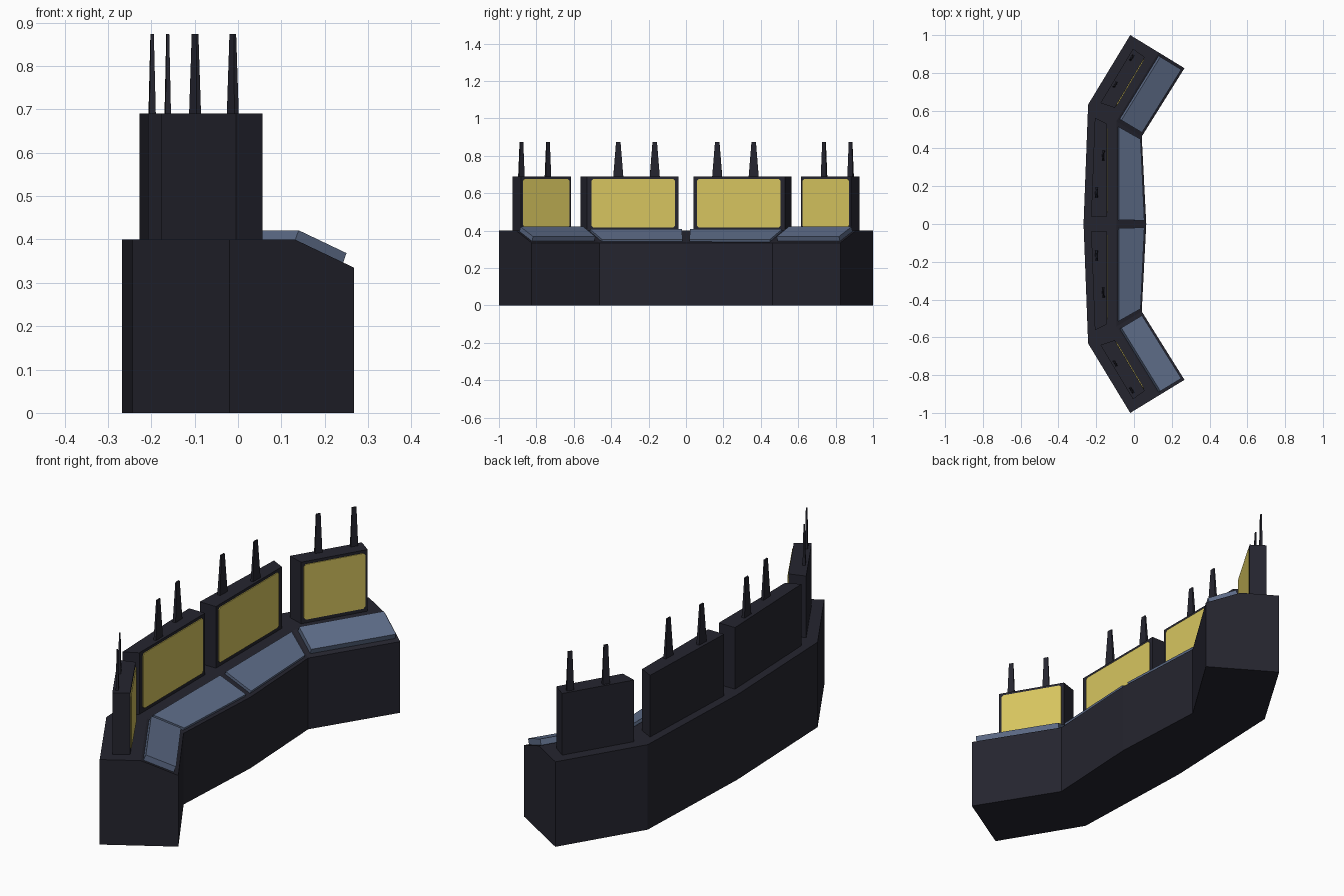
import bpy, bmesh
from mathutils import Vector

if "Cube" in bpy.data.objects:
    bpy.data.objects.remove(bpy.data.objects["Cube"])


def material(name, rgb):
    m = bpy.data.materials.new(name)
    m.diffuse_color = (*rgb, 1)
    m.use_nodes = True
    m.node_tree.nodes["Principled BSDF"].inputs["Base Color"].default_value = m.diffuse_color
    return m


DARK = material("dark casing", (0.018, 0.018, 0.028))
BLUE = material("blue pad", (0.115, 0.156, 0.255))
YELLOW = material("yellow screen", (0.68, 0.56, 0.115))


def build(name, verts, faces, mat):
    bm = bmesh.new()
    vs = [bm.verts.new(v) for v in verts]
    for f in faces:
        bm.faces.new([vs[i] for i in f])
    bmesh.ops.recalc_face_normals(bm, faces=bm.faces)
    me = bpy.data.meshes.new(name)
    bm.to_mesh(me)
    bm.free()
    me.materials.append(mat)
    ob = bpy.data.objects.new(name, me)
    bpy.context.collection.objects.link(ob)
    return ob


def loft(name, rings, mat):
    """Skin a list of equal point rings and cap both ends."""
    n = len(rings[0])
    verts = [p for r in rings for p in r]
    faces = [[k * n + i, k * n + (i + 1) % n, (k + 1) * n + (i + 1) % n, (k + 1) * n + i]
             for k in range(len(rings) - 1) for i in range(n)]
    faces += [list(range(n)), list(range(len(verts) - n, len(verts)))]
    return build(name, verts, faces, mat)


def both(name, rings, mat):
    """Part on the +y side and its mirror image on the -y side."""
    for side, s in (("left", 1), ("right", -1)):
        loft(f"{name}_{side}", [[(p[0], p[1] * s, p[2]) for p in r] for r in rings], mat)


# Console plan: back and front corners from the centre to the end
BACK = [Vector((-0.267, 0)), Vector((-0.243, 0.632)), Vector((-0.02, 1.0))]
FRONT = [Vector((0.065, 0)), Vector((0.041, 0.463)), Vector((0.267, 0.825))]
FOLD = [b.lerp(f, 0.525) for b, f in zip(BACK, FRONT)]
TOP, LIP = 0.4, 0.335


# Console body: one cross-section per corner line
def section(i, s):
    b, c, f = BACK[i], FOLD[i], FRONT[i]
    return [(b.x, s * b.y, 0), (b.x, s * b.y, TOP), (c.x, s * c.y, TOP),
            (f.x, s * f.y, LIP), (f.x, s * f.y, 0)]


loft("console_body", [section(i, s) for i, s in ((2, -1), (1, -1), (0, 1), (1, 1), (2, 1))], DARK)


# Sloped control pads lying on the front slope
def pad(name, k, u0, u1, v0, v1, thick):
    def on_slope(u, v):
        p = FOLD[k].lerp(FOLD[k + 1], u).lerp(FRONT[k].lerp(FRONT[k + 1], u), v)
        return Vector((p.x, p.y, TOP + (LIP - TOP) * v))
    base = [on_slope(u, v) for u, v in ((u0, v0), (u1, v0), (u1, v1), (u0, v1))]
    n = (base[1] - base[0]).cross(base[3] - base[0]).normalized()
    n *= thick if n.z > 0 else -thick
    both(name, [[p - n * 0.1 for p in base], [p + n for p in base]], BLUE)


pad("inner_pad", 0, 0.04, 0.955, 0.06, 0.91, 0.013)
pad("outer_pad", 1, 0.045, 0.965, 0.06, 0.87, 0.027)


# Upright display panels with a yellow screen on the front
def panel(name, plan, margin0, margin1):
    both(name + "_panel", [[(x, y, z) for x, y in plan] for z in (TOP - 0.01, 0.69)], DARK)
    a, b = Vector((*plan[0], 0)), Vector((*plan[1], 0))
    d = (b - a).normalized()
    out = Vector((d.y, -d.x, 0)) * 0.004
    l0, l1, z0, z1, c = margin0, (b - a).length - margin1, 0.417, 0.677, 0.01
    outline = [(l0 + c, z0), (l1 - c, z0), (l1, z0 + c), (l1, z1 - c),
               (l1 - c, z1), (l0 + c, z1), (l0, z1 - c), (l0, z0 + c)]
    ring = [a + d * l + Vector((0, 0, z)) for l, z in outline]
    both(name + "_screen", [[p - out * 0.5 for p in ring], [p + out for p in ring]], YELLOW)


panel("inner", [(-0.143, 0.04), (-0.143, 0.53), (-0.207, 0.563), (-0.227, 0.04)], 0.018, 0.025)
panel("outer", [(-0.102, 0.615), (0.057, 0.883), (-0.005, 0.928), (-0.178, 0.64)], 0.012, 0.012)


# Tapered flat antennas on top of the panels
def antenna(name, x, y, d, base, tip):
    d = Vector((*d, 0)).normalized()
    n = Vector((d.y, -d.x, 0))
    rings = []
    for z, (l, t) in ((0.685, base), (0.873, tip)):
        c = Vector((x, y, z))
        rings.append([c + d * l * i / 2 + n * t * j / 2 for i, j in ((-1, -1), (1, -1), (1, 1), (-1, 1))])
    both(name, rings, DARK)


antenna("inner_antenna_a", -0.198, 0.167, (0.04, 1), (0.054, 0.015), (0.024, 0.007))
antenna("inner_antenna_b", -0.162, 0.362, (0.04, 1), (0.054, 0.013), (0.024, 0.006))
antenna("outer_antenna_a", -0.099, 0.738, (0.516, 0.857), (0.034, 0.012), (0.02, 0.006))
antenna("outer_antenna_b", -0.012, 0.88, (0.516, 0.857), (0.034, 0.012), (0.02, 0.006))
